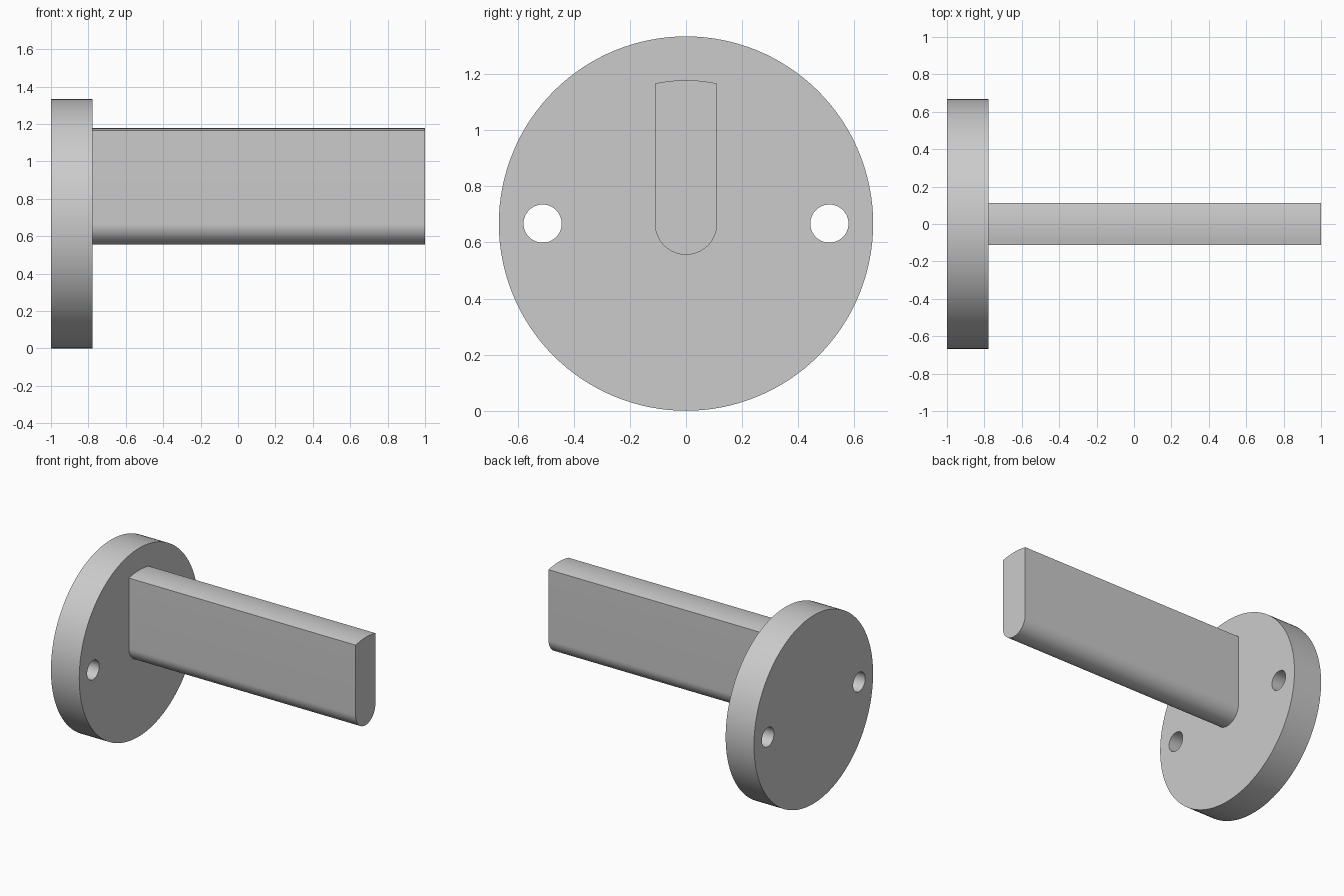
import bpy
import bmesh
from math import asin, cos, pi, radians, sin

if "Cube" in bpy.data.objects:
    bpy.data.objects.remove(bpy.data.objects["Cube"])

AXIS_Z = 0.667          # height of the flange axis
FLANGE_R = 0.667
BACK, FACE, TIP = -1.0, -0.778, 1.0
HALF_W = 0.111          # half the bar width
TOP_R = 0.511           # radius of the bar's curved top
HOLE_R = 0.068

grey = bpy.data.materials.new("plain grey")
grey.use_nodes = True
colour = (0.6, 0.6, 0.6, 1)
grey.diffuse_color = colour
grey.node_tree.nodes["Principled BSDF"].inputs["Base Color"].default_value = colour


def arc(radius, start, end, steps):
    """Points (y, z) on an arc about the flange axis."""
    angles = [start + (end - start) * i / steps for i in range(steps + 1)]
    return [(radius * cos(a), AXIS_Z + radius * sin(a)) for a in angles]


def extrude_x(name, profile, x0, x1):
    """Solid made by sweeping a (y, z) profile along x."""
    bm = bmesh.new()
    face = bm.faces.new([bm.verts.new((x0, y, z)) for y, z in profile])
    swept = bmesh.ops.extrude_face_region(bm, geom=[face])["geom"]
    verts = [v for v in swept if isinstance(v, bmesh.types.BMVert)]
    bmesh.ops.translate(bm, verts=verts, vec=(x1 - x0, 0, 0))
    bmesh.ops.recalc_face_normals(bm, faces=bm.faces)
    mesh = bpy.data.meshes.new(name)
    bm.to_mesh(mesh)
    bm.free()
    mesh.materials.append(grey)
    obj = bpy.data.objects.new(name, mesh)
    bpy.context.collection.objects.link(obj)
    return obj


def activate(obj):
    bpy.ops.object.select_all(action="DESELECT")
    obj.select_set(True)
    bpy.context.view_layer.objects.active = obj


# Round mounting flange
flange = extrude_x("flange", arc(FLANGE_R, 0, 2 * pi, 128)[:-1], BACK, FACE)

# Two screw holes through the flange
for side in (-1, 1):
    circle = arc(HOLE_R, 0, 2 * pi, 48)[:-1]
    cutter = extrude_x("hole_cutter", [(y + side * TOP_R, z) for y, z in circle],
                       BACK - 0.1, FACE + 0.1)
    cutter.hide_render = True
    activate(flange)
    cut = flange.modifiers.new("screw hole", "BOOLEAN")
    cut.operation = "DIFFERENCE"
    cut.solver = "EXACT"
    cut.object = cutter
    bpy.ops.object.modifier_apply(modifier=cut.name)
    bpy.data.objects.remove(cutter)

# Bar with a rounded underside and a gently curved top
half = asin(HALF_W / TOP_R)
profile = arc(HALF_W, pi, 2 * pi, 32) + arc(TOP_R, pi / 2 - half, pi / 2 + half, 12)
bar = extrude_x("bar", profile, FACE, TIP)

for obj in (flange, bar):
    activate(obj)
    bpy.ops.object.shade_smooth_by_angle(angle=radians(30))
